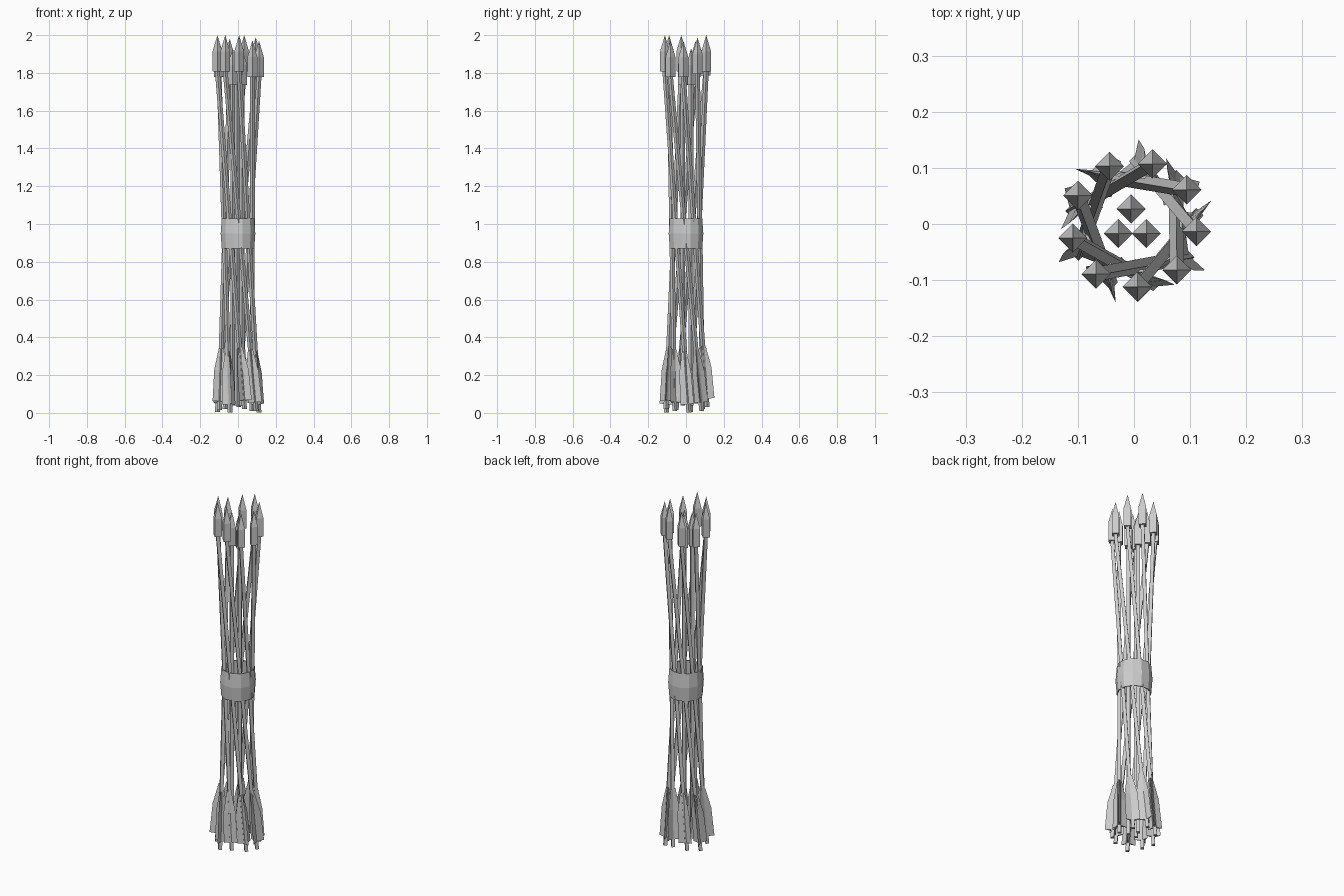
import bpy, bmesh, math
from mathutils import Vector, Matrix

if "Cube" in bpy.data.objects:
    bpy.data.objects.remove(bpy.data.objects["Cube"])


def finish(name, bm):
    bmesh.ops.recalc_face_normals(bm, faces=bm.faces)
    me = bpy.data.meshes.new(name)
    bm.to_mesh(me)
    bm.free()
    ob = bpy.data.objects.new(name, me)
    bpy.context.collection.objects.link(ob)
    return ob


def loft(bm, rings):
    """Join rings of equal size; cap both ends."""
    loops = [[bm.verts.new(p) for p in r] for r in rings]
    n = len(loops[0])
    for a, b in zip(loops, loops[1:]):
        for i in range(n):
            j = (i + 1) % n
            bm.faces.new((a[i], a[j], b[j], b[i]))
    bm.faces.new(loops[0][::-1])
    return loops[-1], bm.faces.new(loops[-1])


def diamond(c, r):
    return [c + Vector((r * math.cos(k * math.pi / 2), r * math.sin(k * math.pi / 2), 0))
            for k in range(4)]


def arrow_head(base):
    bm = bmesh.new()
    up = Vector((0, 0, 1))
    _, cap = loft(bm, [diamond(base, .026), diamond(base + up * .105, .026)])
    tip = bmesh.ops.poke(bm, faces=[cap])["verts"][0]
    tip.co = base + up * .193
    finish("arrow_head", bm)


def shaft(top, bottom):
    bm = bmesh.new()
    loft(bm, [diamond(bottom, .013), diamond(top, .013)])
    finish("arrow_shaft", bm)


def fletching(top, bottom, spin):
    """Three tapering vanes as one lofted three-pointed star."""
    axis = (top - bottom).normalized()
    tilt = Vector((0, 0, 1)).rotation_difference(axis).to_matrix().to_4x4()
    m = Matrix.Translation(bottom) @ tilt
    rings = []
    for r, z in ((.042, .045), (.038, .21), (.015, .325)):
        ring = []
        for k in range(6):
            a = math.radians(spin + 60 * k)
            rad = r if k % 2 == 0 else .008
            ring.append(m @ Vector((rad * math.cos(a), rad * math.sin(a), z)))
        rings.append(ring)
    bm = bmesh.new()
    loft(bm, rings)
    finish("arrow_fletching", bm)


# Outer ring of nine twisted arrows
drops = [.028, .03, .012, 0, .02, .03, 0, 0, 0]
lifts = [.01, .03, .02, .005, .015, 0, .02, .01, 0]
spins = [-5, 88, 45 + 120]
R = .112
for i in range(9):
    t = math.radians(-47 + 40 * i)
    a = t + math.radians(95)
    top = Vector((R * math.cos(t), R * math.sin(t), 1.807 - drops[i]))
    bottom = Vector((R * math.cos(a), R * math.sin(a), lifts[i] + .001))
    arrow_head(top)
    shaft(top, bottom)
    fletching(top, bottom, spins[i % 3] + 120 * (i // 3))

# Three straight arrows in the middle
for x, y in ((-.005, .027), (-.028, -.017), (.022, -.017)):
    top = Vector((x, y, 1.737))
    arrow_head(top)
    shaft(top, Vector((x, y, .04)))

# Binding band, open ring with a slight bulge
bm = bmesh.new()
prof = [(.089, .87), (.095, .95), (.089, 1.03), (.084, 1.03), (.09, .95), (.084, .87)]
rings = []
for k in range(12):
    a = math.radians(15 + 30 * k)
    rings.append([bm.verts.new((r * math.cos(a), r * math.sin(a), z)) for r, z in prof])
for k in range(12):
    p, q = rings[k], rings[(k + 1) % 12]
    for i in range(len(prof)):
        j = (i + 1) % len(prof)
        bm.faces.new((p[i], q[i], q[j], p[j]))
finish("binding_band", bm)
